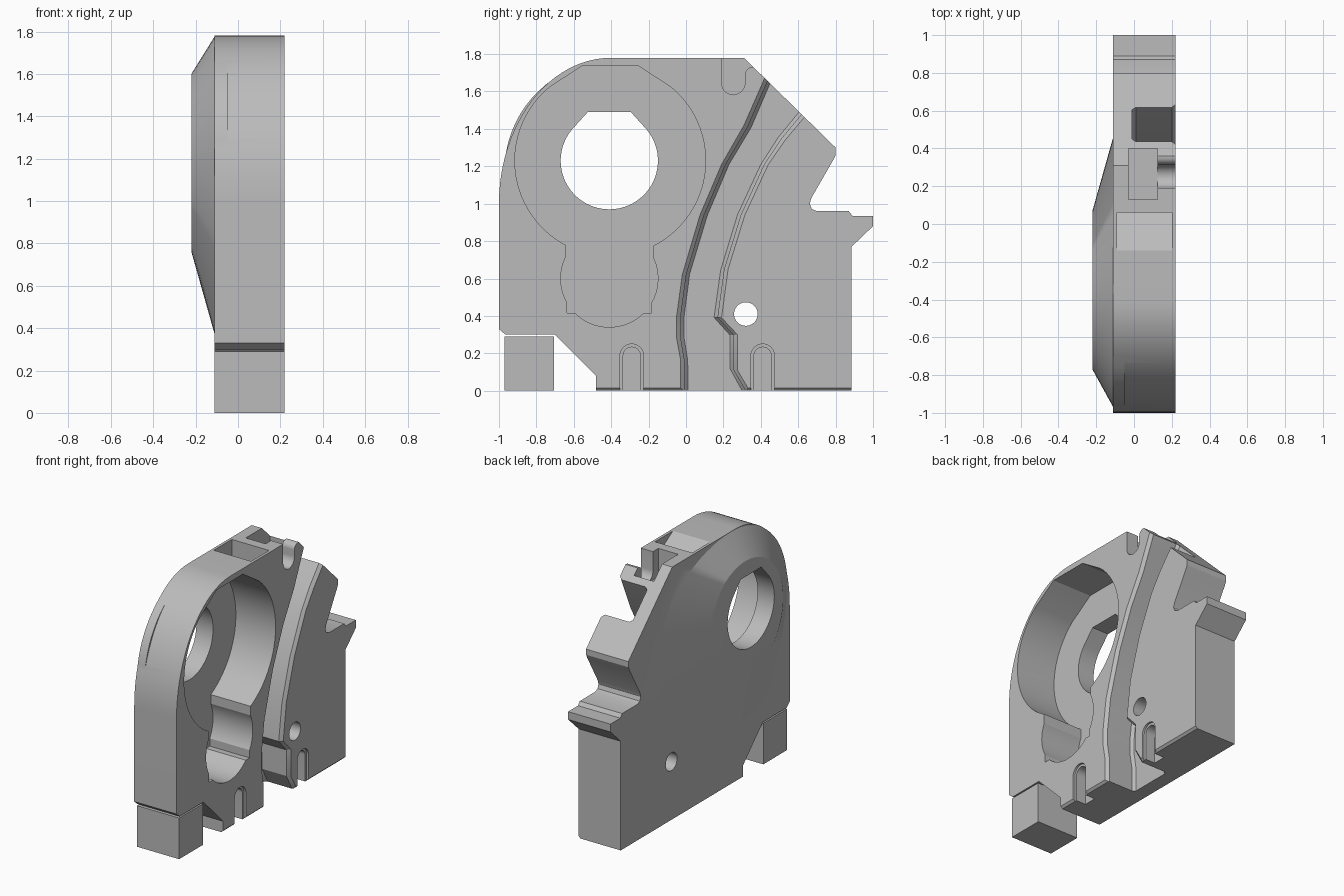
import bpy, bmesh
from math import sin, cos, radians

cube = bpy.data.objects.get("Cube")
if cube:
    bpy.data.objects.remove(cube)

grey = bpy.data.materials.new("plain_grey")
grey.use_nodes = True
grey.diffuse_color = (0.5, 0.5, 0.5, 1)
grey.node_tree.nodes["Principled BSDF"].inputs["Base Color"].default_value = (0.5, 0.5, 0.5, 1)

FACE, BACK, OUT = 0.22, -0.11, 0.3


def arc(cy, cz, ry, rz, a0, a1, n):
    steps = [radians(a0 + (a1 - a0) * i / n) for i in range(n + 1)]
    return [(cy + ry * cos(a), cz + rz * sin(a)) for a in steps]


def loft(name, rings):
    """Closed solid through rings of 3D points, capped at both ends."""
    bm = bmesh.new()
    rows = [[bm.verts.new(p) for p in ring] for ring in rings]
    n = len(rows[0])
    for a, b in zip(rows, rows[1:]):
        for i in range(n):
            j = (i + 1) % n
            bm.faces.new((a[i], a[j], b[j], b[i]))
    bm.faces.new(rows[0][::-1])
    bm.faces.new(rows[-1])
    bmesh.ops.recalc_face_normals(bm, faces=bm.faces)
    mesh = bpy.data.meshes.new(name)
    bm.to_mesh(mesh)
    bm.free()
    mesh.materials.append(grey)
    ob = bpy.data.objects.new(name, mesh)
    bpy.context.collection.objects.link(ob)
    return ob


def prism(name, pts, x0, x1):
    return loft(name, [[(x, y, z) for y, z in pts] for x in (x0, x1)])


def box(name, y0, y1, z0, z1, x0, x1):
    return prism(name, [(y0, z0), (y1, z0), (y1, z1), (y0, z1)], x0, x1)


def combine(target, tool, operation="DIFFERENCE"):
    tool.hide_render = True
    mod = target.modifiers.new(tool.name, "BOOLEAN")
    mod.operation, mod.solver, mod.object = operation, "EXACT", tool
    bpy.context.view_layer.objects.active = target
    bpy.ops.object.modifier_apply(modifier=mod.name)
    bpy.data.objects.remove(tool)


def flat_topped(cy, cz, r, angle, half, top):
    """Circle whose crown is replaced by a flat with two slanted sides."""
    pts = arc(cy, cz, r, r, 180 - angle, 360 + angle, 56)
    return pts + [(cy + half, top), (cy - half, top)]


# Main plate outline
outline = [(-1, 0.33), (-0.965, 0.3), (-0.7, 0.3), (-0.48, 0.08), (-0.48, 0),
           (0.885, 0), (0.885, 0.77), (1, 0.88), (1, 0.935), (0.89, 0.935),
           (0.87, 0.96), (0.7, 0.96), (0.672, 0.972), (0.662, 1), (0.67, 1.03),
           (0.785, 1.23), (0.8, 1.26), (0.8, 1.3), (0.31, 1.78)]
outline += arc(-0.4, 1.0, 0.6, 0.78, 90, 180, 24)
body = prism("housing_plate", outline, BACK, FACE)

# Tapered bulge on the back
base, plateau = [], []
for i in range(72):
    c, s = cos(radians(i * 5)), sin(radians(i * 5))
    base.append((-0.35 + c * (0.81 if c > 0 else 0.62), 1.18 + s * (0.597 if s > 0 else 0.81)))
    plateau.append((-0.35 + c * 0.42, 1.18 + s * 0.42))
bulge = loft("back_bulge", [[(x, y, z) for y, z in ring] for x, ring in
                            ((-0.05, base), (BACK, base), (-0.22, plateau))])
combine(body, bulge, "UNION")

# Keyhole recess and the opening through its floor
FLOOR = -0.09
combine(body, prism("round_recess", flat_topped(-0.405, 1.23, 0.51, 50.2, 0.145, 1.74), FLOOR, OUT))
combine(body, prism("lower_recess", arc(-0.41, 0.6, 0.26, 0.26, 0, 354, 59), FLOOR, OUT))
combine(body, box("recess_neck", -0.645, -0.175, 0.69, 0.85, FLOOR, OUT))
combine(body, box("recess_corners", -0.635, -0.185, 0.415, 0.47, FLOOR, OUT))
combine(body, prism("opening", flat_topped(-0.41, 1.23, 0.26, 40, 0.115, 1.49), -OUT, OUT))

# Curved channel with bevelled edges
left = [(0.57, 1.97), (0.42, 1.67), (0.31, 1.42), (0.19, 1.21), (0.075, 0.94), (-0.02, 0.62),
        (-0.05, 0.4), (-0.05, 0.28), (-0.03, 0.17), (-0.03, 0), (-0.03, -0.05)]
right = [(0.86, 1.72), (0.635, 1.465), (0.53, 1.34), (0.44, 1.21), (0.315, 0.94), (0.225, 0.65),
         (0.19, 0.39), (0.275, 0.3), (0.275, 0.11), (0.34, 0), (0.375, -0.05)]
section = [(0, OUT), (0, 0.22), (0.022, 0.2), (0.022, 0.01), (0.04, -0.01)]
rings = []
for (ly, lz), (ry, rz) in zip(left, right):
    width = ((ry - ly) ** 2 + (rz - lz) ** 2) ** 0.5
    stops = [(d / width, x) for d, x in section]
    stops += [(1 - t, x) for t, x in reversed(stops)]
    rings.append([(x, ly + (ry - ly) * t, lz + (rz - lz) * t) for t, x in stops])
combine(body, loft("channel", rings))

# Notch and pockets in the top edge
notch = [(0.19, 1.9), (0.19, 1.645)] + arc(0.2525, 1.645, 0.0625, 0.0625, 190, 350, 10)
notch += [(0.315, 1.645), (0.315, 1.69)] + arc(0.355, 1.69, 0.04, 0.04, 170, 90, 5) + [(0.45, 1.73), (0.45, 1.9)]
combine(body, prism("top_notch", notch, 0.1, OUT))
combine(body, box("top_pocket", 0.13, 0.4, 1.58, 1.9, -0.03, 0.125))
combine(body, prism("ramp_pocket", [(-0.14, 1.78), (0.06, 1.66), (0.06, 1.9), (-0.14, 1.9)], -0.09, 0.2))

# Arched slots along the bottom, each with a stepped rim
for y in (-0.29, 0.41):
    for r, depth in ((0.063, 0.015), (0.046, 0.09)):
        pts = [(y + r, -0.05)] + arc(y, 0.187, r, r, 0, 180, 16) + [(y - r, -0.05)]
        combine(body, prism("bottom_slot", pts, FACE - depth, OUT))

# Pin hole
combine(body, prism("pin_hole", arc(0.32, 0.41, 0.063, 0.063, 0, 350, 35), -OUT, OUT))

# Bevel along the bottom of the open face
combine(body, loft("bottom_bevel", [[(0.2, y, -0.005), (0.25, y, -0.005), (0.25, y, 0.045)] for y in (-0.6, 0.95)]))

# Foot block at the front
foot = box("front_foot", -0.97, -0.705, 0, 0.29, BACK, FACE)

bpy.ops.object.select_all(action="DESELECT")
body.select_set(True)
bpy.context.view_layer.objects.active = body
bpy.ops.object.shade_smooth_by_angle(angle=radians(25))
